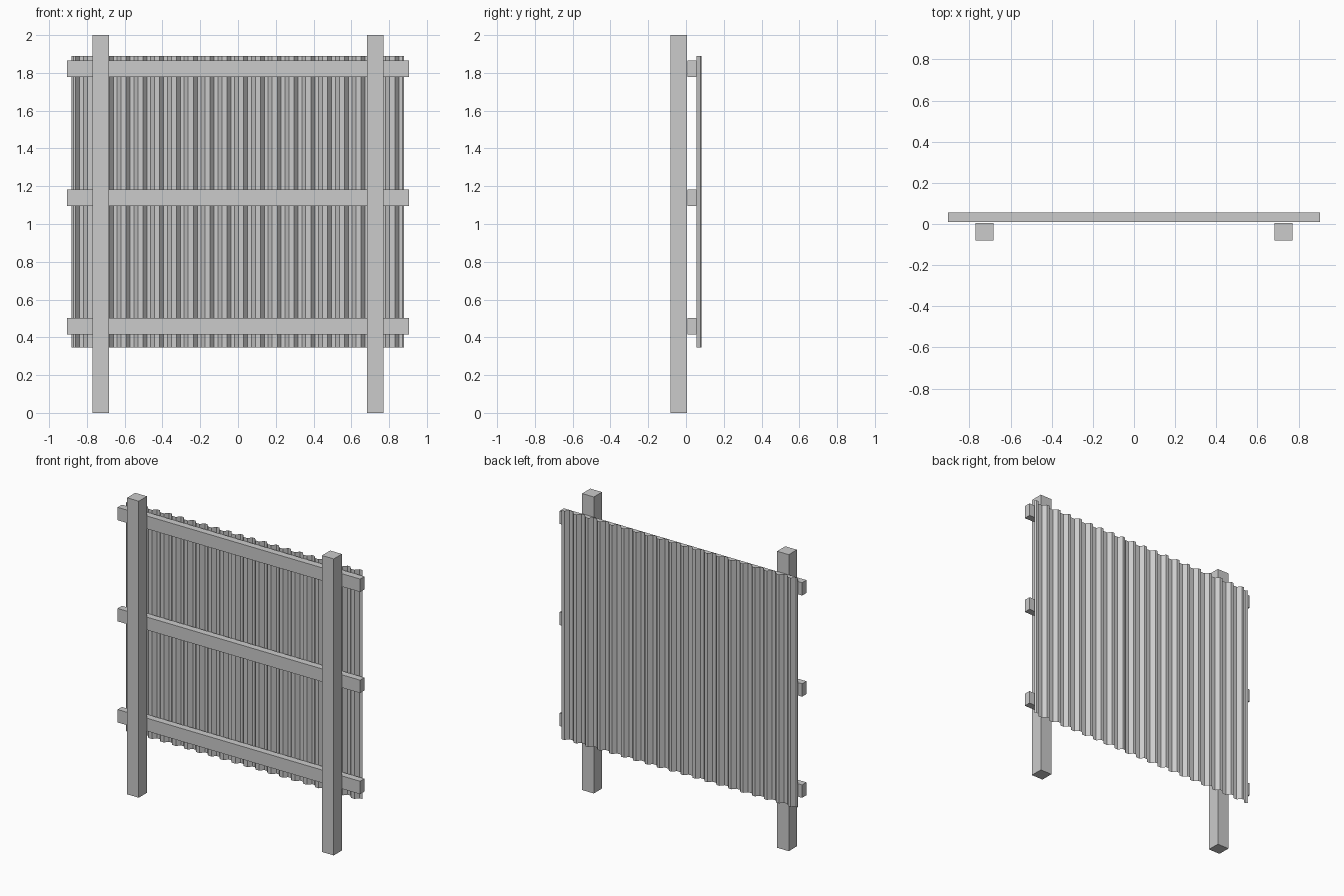
import bpy

if "Cube" in bpy.data.objects:
    bpy.data.objects.remove(bpy.data.objects["Cube"])


def box(name, x0, x1, y0, y1, z0, z1):
    bpy.ops.mesh.primitive_cube_add(
        size=1, location=((x0 + x1) / 2, (y0 + y1) / 2, (z0 + z1) / 2))
    ob = bpy.context.object
    ob.name = name
    ob.scale = (x1 - x0, y1 - y0, z1 - z0)
    bpy.ops.object.transform_apply(location=False, rotation=False, scale=True)
    return ob


# Two upright posts
for side, x in (("left", -0.7275), ("right", 0.7275)):
    box(side + "_post", x - 0.0435, x + 0.0435, -0.081, 0.006, 0, 2)

# Three horizontal rails behind the posts
for name, z in (("lower", 0.458), ("middle", 1.14), ("upper", 1.822)):
    box(name + "_rail", -0.905, 0.905, 0.009, 0.055, z - 0.0435, z + 0.0435)

# Corrugated sheet: repeated trapezoid wave, clipped at both ends
LOW, HIGH, PERIOD = 0.056, 0.081, 0.0889
BOTTOM, TOP = 0.345, 1.89
profile = [(-0.881, LOW + 0.010)]
for i in range(20):
    s = i * PERIOD
    profile += [(-0.872 + s if i == 0 else -0.886 + s, LOW), (-0.859 + s, LOW),
                (-0.838 + s, HIGH), (-0.818 + s, HIGH)]
profile.append((0.879, HIGH - 0.008))

verts = [(x, y, z) for x, y in profile for z in (BOTTOM, TOP)]
faces = [(2 * i, 2 * i + 1, 2 * i + 3, 2 * i + 2) for i in range(len(profile) - 1)]
mesh = bpy.data.meshes.new("corrugated_sheet")
mesh.from_pydata(verts, [], faces)
sheet = bpy.data.objects.new("corrugated_sheet", mesh)
bpy.context.collection.objects.link(sheet)
